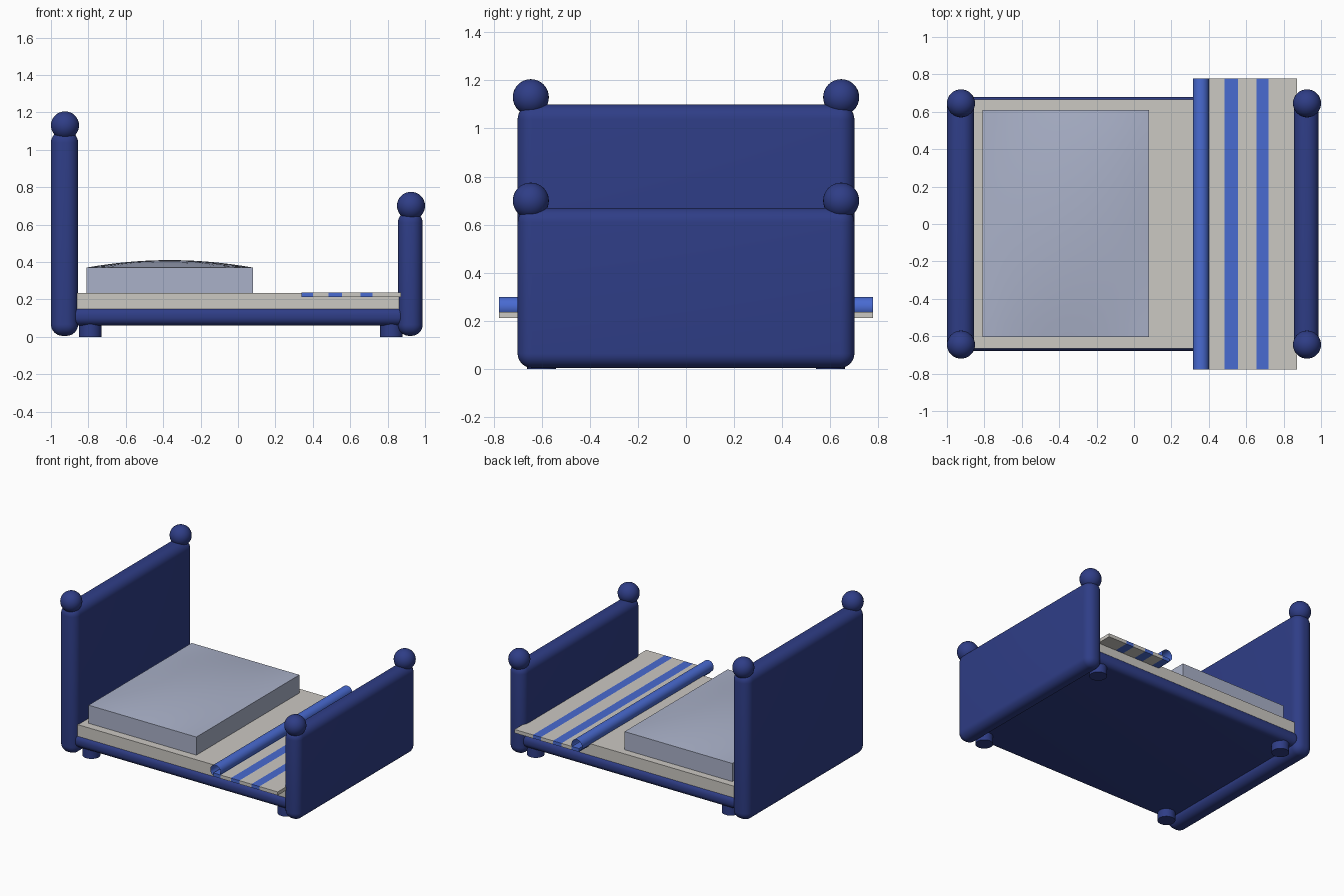
import bpy, bmesh
from mathutils import Vector

cube = bpy.data.objects.get("Cube")
if cube:
    bpy.data.objects.remove(cube, do_unlink=True)


def material(name, rgb):
    m = bpy.data.materials.new(name)
    m.use_nodes = True
    m.diffuse_color = (*rgb, 1)
    m.node_tree.nodes["Principled BSDF"].inputs["Base Color"].default_value = (*rgb, 1)
    return m


NAVY = material("navy paint", (0.028, 0.047, 0.24))
WHITE = material("warm white cloth", (0.60, 0.58, 0.54))
BLUE = material("bright blue cloth", (0.066, 0.145, 0.64))
PILLOW = material("pale blue grey cloth", (0.40, 0.44, 0.58))


def finish(bm, name, *mats, smooth=True):
    mesh = bpy.data.meshes.new(name)
    bmesh.ops.recalc_face_normals(bm, faces=bm.faces)
    bm.to_mesh(mesh)
    bm.free()
    obj = bpy.data.objects.new(name, mesh)
    bpy.context.collection.objects.link(obj)
    for m in mats:
        mesh.materials.append(m)
    if smooth:
        bpy.ops.object.select_all(action='DESELECT')
        obj.select_set(True)
        bpy.context.view_layer.objects.active = obj
        bpy.ops.object.shade_smooth_by_angle()
    return obj


def box_mesh(lo, hi):
    lo, hi = Vector(lo), Vector(hi)
    bm = bmesh.new()
    bmesh.ops.create_cube(bm, size=1)
    for v in bm.verts:
        v.co = (lo + hi) / 2 + v.co * (hi - lo)
    return bm


def box(name, lo, hi, mat, radius=0):
    bm = box_mesh(lo, hi)
    if radius:
        bmesh.ops.bevel(bm, geom=bm.edges[:], offset=radius, segments=8,
                        profile=0.5, affect='EDGES')
    return finish(bm, name, mat)


# Rounded end boards and side frame
box("headboard", (-1, -0.70, 0.005), (-0.855, 0.70, 1.10), NAVY, 0.062)
box("footboard", (0.855, -0.70, 0.005), (0.987, 0.70, 0.67), NAVY, 0.06)
box("bed_frame", (-0.90, -0.68, 0.06), (0.90, 0.68, 0.16), NAVY, 0.045)

# Ball finials and feet at the four corners
for end, ball_x, ball_z, foot_x in (("head", -0.925, 1.13, -0.79),
                                    ("foot", 0.925, 0.70, 0.82)):
    for side, s in (("left", 1), ("right", -1)):
        bm = bmesh.new()
        bmesh.ops.create_uvsphere(bm, u_segments=32, v_segments=16, radius=0.075)
        bmesh.ops.translate(bm, verts=bm.verts, vec=(ball_x, s * 0.645, ball_z))
        finish(bm, f"{end}_{side}_finial", NAVY)

        bm = bmesh.new()
        bmesh.ops.create_cone(bm, cap_ends=True, segments=32, radius1=0.06,
                              radius2=0.06, depth=0.08)
        bmesh.ops.translate(bm, verts=bm.verts, vec=(foot_x, s * 0.6, 0.04))
        finish(bm, f"{end}_{side}_leg", NAVY)

# Mattress
box("mattress", (-0.87, -0.665, 0.14), (0.87, 0.665, 0.235), WHITE)

# Pillow: flat sides with a gently domed top
bm = box_mesh((-0.81, -0.605, 0.23), (0.08, 0.61, 0.37))
top = [f for f in bm.faces if f.normal.z > 0.5]
bmesh.ops.subdivide_edges(bm, edges=list(top[0].edges), cuts=15, use_grid_fill=True)
for v in bm.verts:
    if v.co.z > 0.36:
        u = (v.co.x + 0.365) / 0.445
        w = (v.co.y - 0.0025) / 0.6075
        v.co.z += 0.04 * (1 - u * u) * (1 - w * w)
finish(bm, "pillow", PILLOW)

# Striped blanket, cut along its stripe edges
edges = (0.40, 0.485, 0.555, 0.655, 0.72)
bm = box_mesh((0.34, -0.777, 0.212), (0.872, 0.777, 0.238))
for x in edges:
    bmesh.ops.bisect_plane(bm, geom=bm.verts[:] + bm.edges[:] + bm.faces[:],
                           plane_co=(x, 0, 0), plane_no=(1, 0, 0))
for f in bm.faces:
    band = sum(f.calc_center_median().x > x for x in edges)
    f.material_index = 1 if band % 2 == 0 and band < 5 else 0
finish(bm, "striped_blanket", WHITE, BLUE, smooth=False)

# Open rolled edge of the blanket
bm = bmesh.new()
bmesh.ops.create_cone(bm, cap_ends=False, segments=32, radius1=0.043,
                      radius2=0.043, depth=1.554)
for v in bm.verts:
    x, y, z = v.co
    v.co = (0.358 + x, z, 0.257 + y)
finish(bm, "blanket_roll", BLUE)
